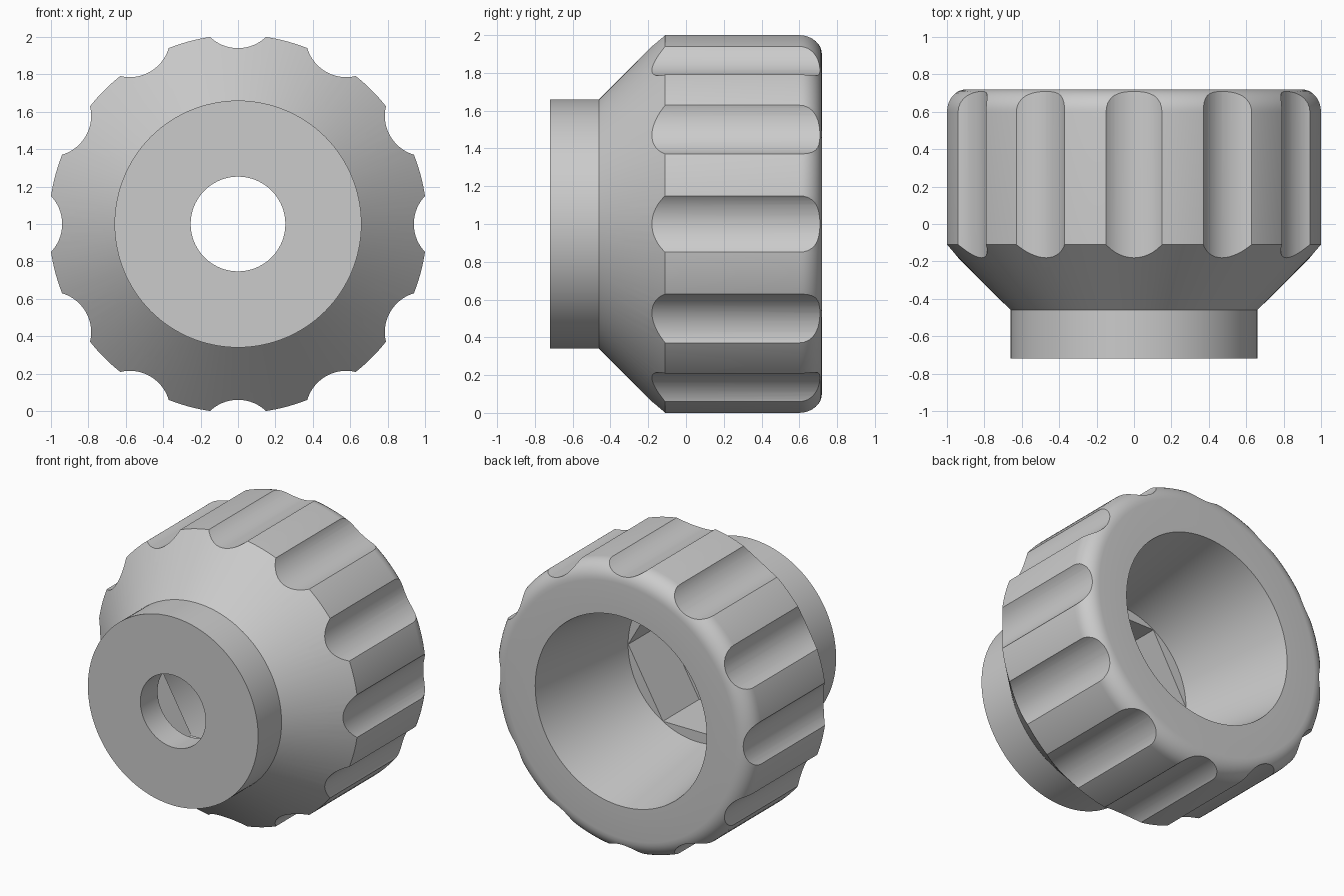
import bpy, bmesh, math
from mathutils import Matrix, Vector

cube = bpy.data.objects.get("Cube")
if cube:
    bpy.data.objects.remove(cube, do_unlink=True)

grey = bpy.data.materials.new("plain_grey")
grey.use_nodes = True
grey.diffuse_color = (0.6, 0.6, 0.6, 1)
grey.node_tree.nodes["Principled BSDF"].inputs["Base Color"].default_value = grey.diffuse_color

AXIS_UP = Matrix.Translation((0, 0, 1))
FLUTES = 12


def make_object(name, bm):
    bmesh.ops.recalc_face_normals(bm, faces=bm.faces)
    mesh = bpy.data.meshes.new(name)
    bm.to_mesh(mesh)
    bm.free()
    mesh.materials.append(grey)
    obj = bpy.data.objects.new(name, mesh)
    bpy.context.collection.objects.link(obj)
    return obj


def add_prism(bm, sides, radius, y0, y1, x=0, turn=0):
    """Prism along y, offset by x and then turned about the knob axis."""
    place = (AXIS_UP @ Matrix.Rotation(turn, 4, 'Y')
             @ Matrix.Translation((x, (y0 + y1) / 2, 0))
             @ Matrix.Rotation(math.pi / 2, 4, 'X'))
    bmesh.ops.create_cone(bm, cap_ends=True, segments=sides, radius1=radius,
                          radius2=radius, depth=y1 - y0, matrix=place)


# Knob body: collar, flared cone, grip with rounded back rim, tapered bore
body_r, back, rim = 1.011, 0.72, 0.12
profile = [(0.253, -back), (0.66, -back), (0.66, -0.46), (body_r, -0.11)]
for i in range(9):
    a = math.pi / 2 * i / 8
    profile.append((body_r - rim + rim * math.cos(a), back - rim + rim * math.sin(a)))
profile += [(0.665, back), (0.54, -0.13), (0.253, -0.13)]

bm = bmesh.new()
verts = [bm.verts.new((r, y, 1)) for r, y in profile]
edges = [bm.edges.new((v, verts[i - 1])) for i, v in enumerate(verts)]
bmesh.ops.spin(bm, geom=verts + edges, cent=(0, 0, 1), axis=(0, 1, 0),
               angle=math.tau, steps=120, use_merge=True)
bmesh.ops.remove_doubles(bm, verts=bm.verts, dist=1e-5)
knob = make_object("knob_body", bm)

# Grip flutes around the outside
bm = bmesh.new()
for i in range(FLUTES):
    add_prism(bm, 64, 0.2175, -1, 1, x=1.1575, turn=math.tau * i / FLUTES)
flutes = make_object("flute_cutter", bm)

# Hexagonal nut pocket at the bottom of the bore
bm = bmesh.new()
add_prism(bm, 6, 0.539, -0.53, -0.08, turn=math.pi / 6)
# Put a corner on the horizontal axis
corner = max(bm.verts, key=lambda v: v.co.x).co - Vector((0, 0, 1))
fix = math.atan2(corner.z, corner.x)
bmesh.ops.rotate(bm, verts=bm.verts, cent=(0, 0, 1),
                 matrix=Matrix.Rotation(fix, 3, 'Y'))
pocket = make_object("pocket_cutter", bm)

# Cut the body, then drop the cutters
bpy.ops.object.select_all(action='DESELECT')
knob.select_set(True)
bpy.context.view_layer.objects.active = knob
for cutter in (flutes, pocket):
    cutter.hide_render = True
    mod = knob.modifiers.new(cutter.name, 'BOOLEAN')
    mod.operation = 'DIFFERENCE'
    mod.solver = 'EXACT'
    mod.object = cutter
    bpy.ops.object.modifier_apply(modifier=mod.name)
    bpy.data.objects.remove(cutter, do_unlink=True)

bpy.ops.object.shade_smooth_by_angle(angle=math.radians(30))
